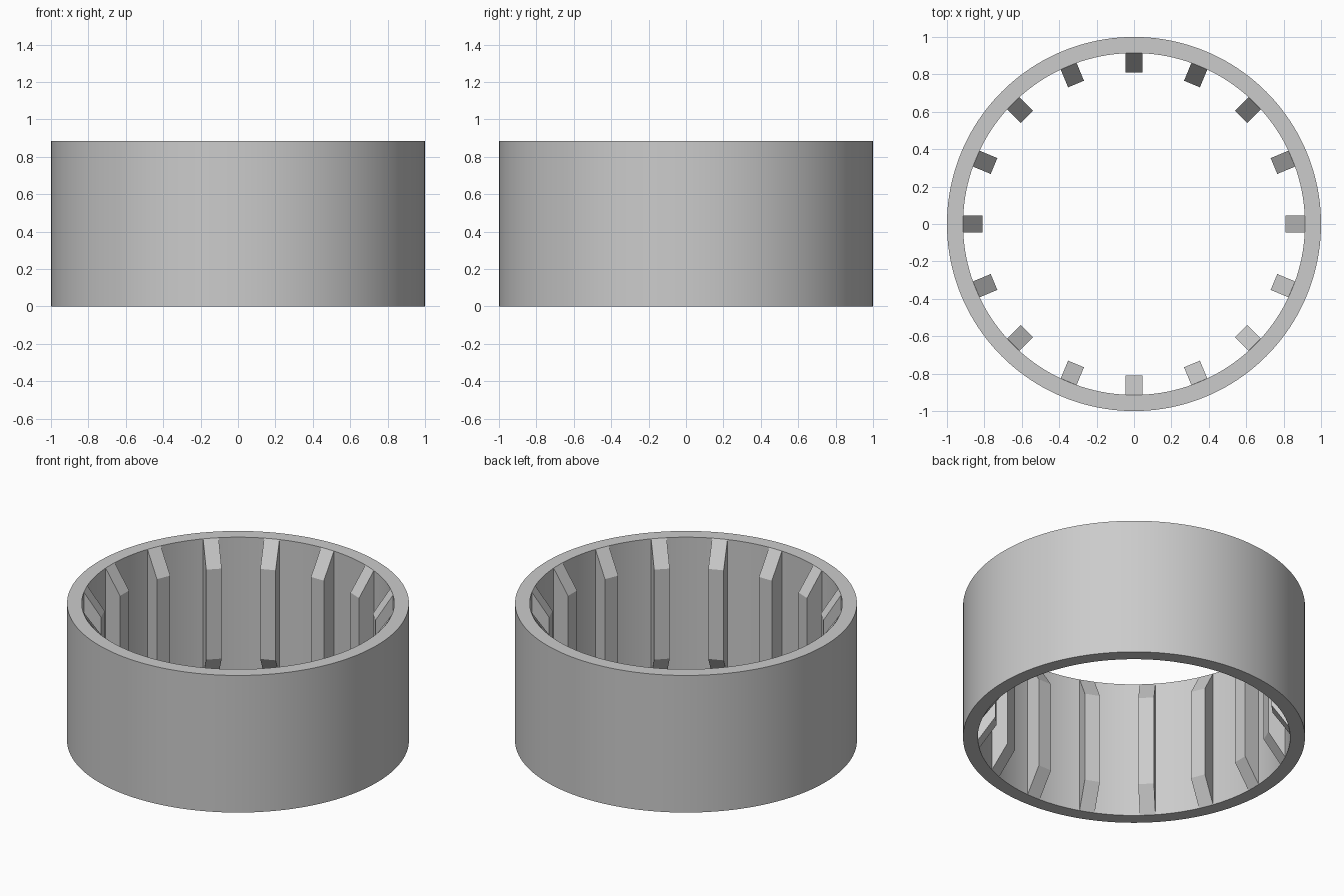
import bpy, bmesh, math
from mathutils import Matrix

cube = bpy.data.objects.get("Cube")
if cube:
    bpy.data.objects.remove(cube, do_unlink=True)

HEIGHT, OUTER, INNER = 0.885, 1.0, 0.914
SEGMENTS, RIBS = 160, 16
RIB_FACE, RIB_WIDTH, BEVEL = 0.81, 0.092, 0.152

grey = bpy.data.materials.new("plain grey")
grey.use_nodes = True
grey.diffuse_color = (0.6, 0.6, 0.6, 1)
grey.node_tree.nodes["Principled BSDF"].inputs["Base Color"].default_value = grey.diffuse_color


def make_object(name, bm):
    bmesh.ops.recalc_face_normals(bm, faces=bm.faces)
    mesh = bpy.data.meshes.new(name)
    bm.to_mesh(mesh)
    bm.free()
    mesh.materials.append(grey)
    obj = bpy.data.objects.new(name, mesh)
    bpy.context.collection.objects.link(obj)
    return obj


# Outer ring: a rectangular section swept around z
bm = bmesh.new()
section = [(INNER, 0), (OUTER, 0), (OUTER, HEIGHT), (INNER, HEIGHT)]
loops = []
for i in range(SEGMENTS):
    a = math.tau * i / SEGMENTS
    loops.append([bm.verts.new((r * math.cos(a), r * math.sin(a), z)) for r, z in section])
for i, this in enumerate(loops):
    following = loops[(i + 1) % SEGMENTS]
    for j in range(4):
        k = (j + 1) % 4
        bm.faces.new((this[j], following[j], following[k], this[k]))
ring = make_object("outer_ring", bm)

bpy.ops.object.select_all(action="DESELECT")
ring.select_set(True)
bpy.context.view_layer.objects.active = ring
bpy.ops.object.shade_smooth_by_angle(angle=math.radians(30))

# Inner rib: bevelled bar whose back is sunk into the ring wall
bm = bmesh.new()
back, sink = INNER + 0.02, 0.03
edge = INNER - 0.001
profile = [(edge, 0), (RIB_FACE, BEVEL), (RIB_FACE, HEIGHT - BEVEL),
           (edge, HEIGHT), (back, HEIGHT - sink), (back, sink)]
face = bm.faces.new([bm.verts.new((r, -RIB_WIDTH / 2, z)) for r, z in profile])
side = bmesh.ops.extrude_face_region(bm, geom=[face])
bmesh.ops.translate(bm, vec=(0, RIB_WIDTH, 0),
                    verts=[v for v in side["geom"] if isinstance(v, bmesh.types.BMVert)])
rib = make_object("rib_1", bm)

# Repeat the rib evenly around the ring
for i in range(1, RIBS):
    copy = bpy.data.objects.new(f"rib_{i + 1}", rib.data)
    copy.matrix_world = Matrix.Rotation(math.tau * i / RIBS, 4, "Z")
    bpy.context.collection.objects.link(copy)
